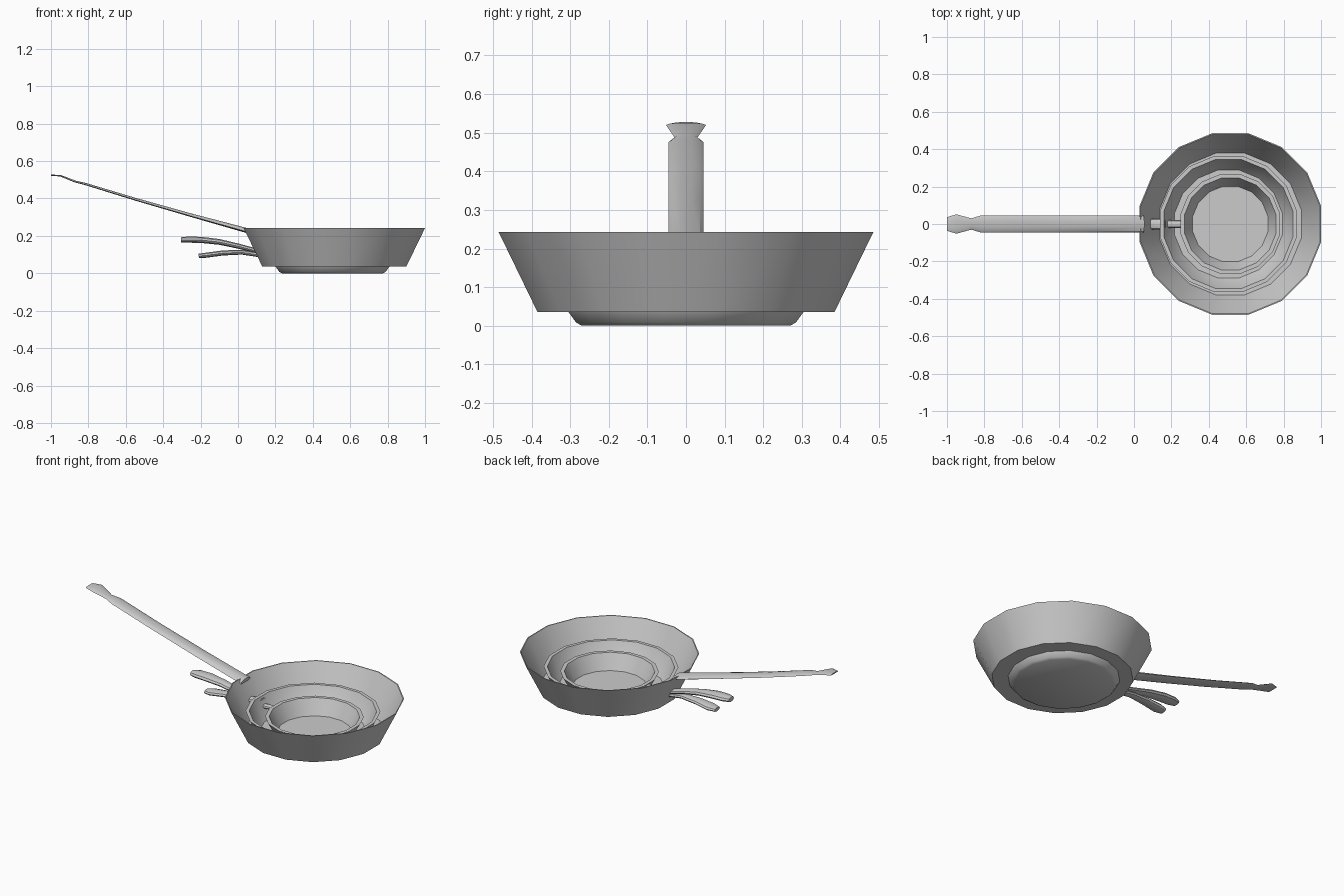
import bpy, bmesh, math
from mathutils import Vector

cube = bpy.data.objects.get("Cube")
if cube:
    bpy.data.objects.remove(cube, do_unlink=True)

SIDES = 16
PAN_X = 0.515
GREY = (0.6, 0.6, 0.6, 1)

metal = bpy.data.materials.new("grey metal")
metal.use_nodes = True
metal.diffuse_color = GREY
metal.node_tree.nodes["Principled BSDF"].inputs["Base Color"].default_value = GREY


def finish(name, bm):
    bmesh.ops.recalc_face_normals(bm, faces=bm.faces)
    mesh = bpy.data.meshes.new(name)
    bm.to_mesh(mesh)
    bm.free()
    obj = bpy.data.objects.new(name, mesh)
    bpy.context.collection.objects.link(obj)
    mesh.materials.append(metal)
    bpy.ops.object.select_all(action="DESELECT")
    obj.select_set(True)
    bpy.context.view_layer.objects.active = obj
    bpy.ops.object.shade_smooth_by_angle(angle=math.radians(32))
    return obj


def loft(bm, rings):
    """Join closed rings of points and cap both ends."""
    rows = [[bm.verts.new(p) for p in ring] for ring in rings]
    for a, b in zip(rows, rows[1:]):
        for i in range(len(a)):
            j = (i + 1) % len(a)
            bm.faces.new((a[i], a[j], b[j], b[i]))
    bm.faces.new(rows[0])
    bm.faces.new(rows[-1])


def pan(name, cx, profile):
    """Turn a (radius, z) profile, from outer floor to inner floor."""
    bm = bmesh.new()
    angles = [(i + 0.5) * math.tau / SIDES for i in range(SIDES)]
    loft(bm, [[(cx + r * math.cos(a), r * math.sin(a), z) for a in angles]
              for r, z in profile])
    return finish(name, bm)


def handle(name, stations, arch, segments=10):
    """Loft sections along (x, z, half width, half thickness) stations.
    The underside is hollowed by the arch factor."""
    bm = bmesh.new()
    rings = []
    for k, (x, z, w, t) in enumerate(stations):
        a = stations[max(k - 1, 0)]
        b = stations[min(k + 1, len(stations) - 1)]
        along = Vector((b[0] - a[0], 0, b[1] - a[1])).normalized()
        up = along.cross(Vector((0, 1, 0)))
        up *= 1 if up.z > 0 else -1
        ring = []
        for i in range(segments):
            ang = math.tau * i / segments
            h = t * math.sin(ang)
            if h < 0:
                h *= 1 - arch
            ring.append(Vector((x, w * math.cos(ang), z)) + up * h)
        rings.append(ring)
    loft(bm, rings)
    return finish(name, bm)


# Nested pans, each with a thin wall
pan("large_pan", PAN_X,
    [(0.392, 0.035), (0.495, 0.243), (0.489, 0.243), (0.387, 0.039)])
pan("medium_pan", 0.505,
    [(0.275, 0.0), (0.29, 0.008), (0.31, 0.035), (0.372, 0.16),
     (0.352, 0.16), (0.30, 0.045), (0.285, 0.03)])
pan("small_pan", PAN_X,
    [(0.205, 0.025), (0.225, 0.045), (0.272, 0.13), (0.25, 0.13), (0.205, 0.038)])

# Long arched handle with a flared tip
handle("large_handle",
       [(0.05, 0.222, 0.045, 0.02), (-0.25, 0.306, 0.045, 0.014),
        (-0.55, 0.393, 0.045, 0.011), (-0.82, 0.476, 0.045, 0.009),
        (-0.87, 0.488, 0.03, 0.008), (-0.95, 0.52, 0.052, 0.006),
        (-1.0, 0.523, 0.036, 0.005)], 0.6)

# Short curved handles passing through the large pan's wall
handle("medium_handle",
       [(0.17, 0.135, 0.03, 0.014), (0.09, 0.122, 0.03, 0.014),
        (0.0, 0.145, 0.026, 0.015), (-0.1, 0.167, 0.034, 0.017),
        (-0.2, 0.178, 0.043, 0.018), (-0.27, 0.179, 0.04, 0.018),
        (-0.305, 0.178, 0.026, 0.015)], 0.1)
handle("small_handle",
       [(0.27, 0.11, 0.02, 0.012), (0.1, 0.1, 0.022, 0.014),
        (0.02, 0.112, 0.024, 0.014), (-0.08, 0.108, 0.034, 0.015),
        (-0.17, 0.096, 0.04, 0.015), (-0.21, 0.092, 0.026, 0.013)], 0.1)
